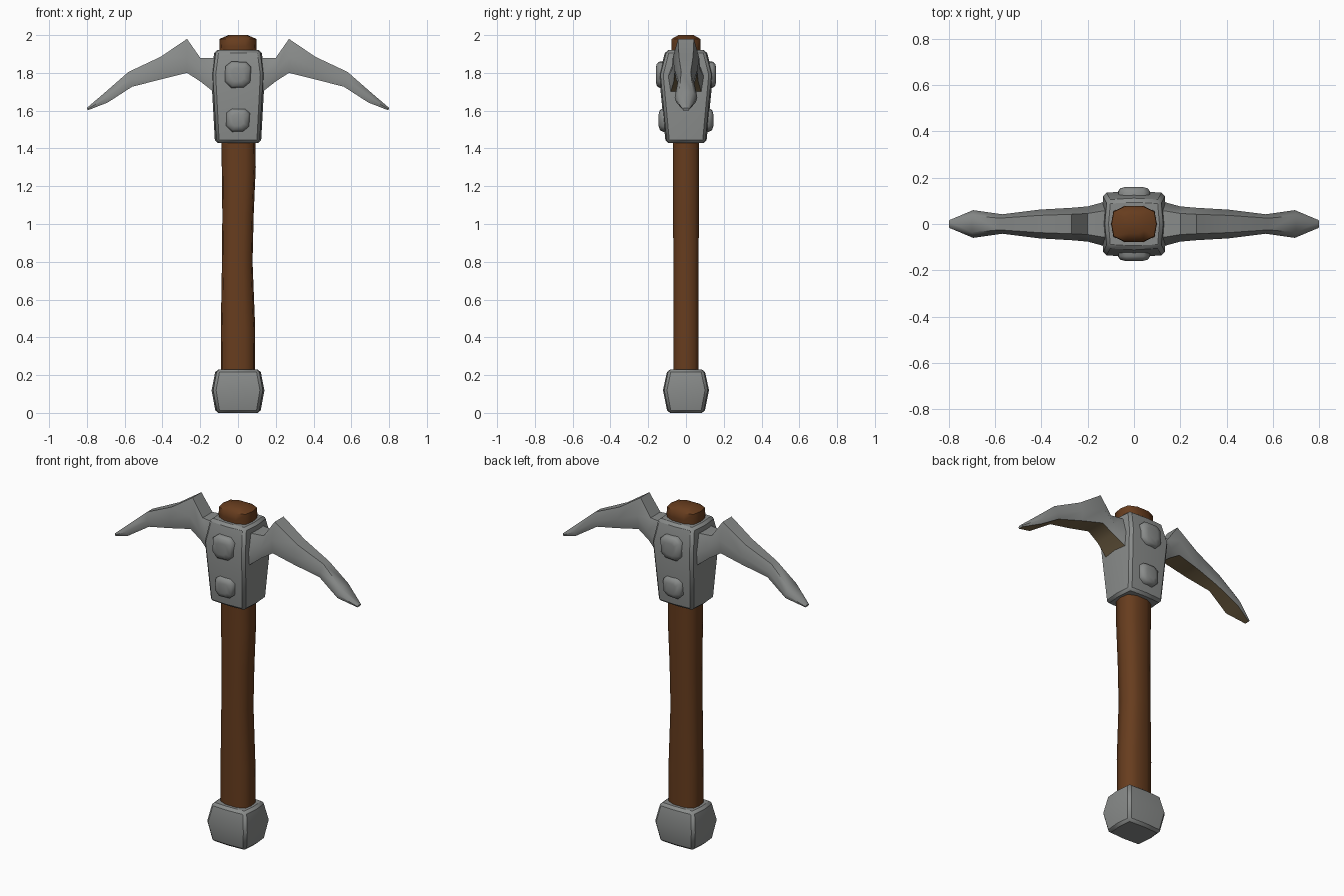
import bpy, bmesh, math

cube = bpy.data.objects.get("Cube")
if cube:
    bpy.data.objects.remove(cube)


def material(name, color):
    m = bpy.data.materials.new(name)
    m.use_nodes = True
    m.diffuse_color = (*color, 1)
    m.node_tree.nodes["Principled BSDF"].inputs["Base Color"].default_value = (*color, 1)
    return m


STEEL = material("grey steel", (0.25, 0.26, 0.255))
WOOD = material("brown wood", (0.135, 0.046, 0.013))
TARNISH = material("tarnished underside", (0.19, 0.135, 0.068))


def loft(name, rings, mat, bevel=0, angle=30, under_mat=None):
    """Skin a closed solid through rings with equal point counts."""
    bm = bmesh.new()
    loops = [[bm.verts.new(p) for p in ring] for ring in rings]
    n = len(loops[0])
    for a, b in zip(loops, loops[1:]):
        for i in range(n):
            j = (i + 1) % n
            bm.faces.new((a[i], a[j], b[j], b[i]))
    bm.faces.new(loops[0][::-1])
    bm.faces.new(loops[-1])
    bmesh.ops.recalc_face_normals(bm, faces=bm.faces)
    mesh = bpy.data.meshes.new(name)
    mesh.materials.append(mat)
    if under_mat:
        mesh.materials.append(under_mat)
        bm.normal_update()
        for f in bm.faces:
            f.material_index = int(f.normal.z < -0.6)
    bm.to_mesh(mesh)
    bm.free()
    ob = bpy.data.objects.new(name, mesh)
    bpy.context.collection.objects.link(ob)
    if bevel:
        mod = ob.modifiers.new("chamfer", "BEVEL")
        mod.width = bevel
        mod.segments = 1
        mod.limit_method = "ANGLE"
        mod.angle_limit = math.radians(35)
    bpy.ops.object.select_all(action="DESELECT")
    bpy.context.view_layer.objects.active = ob
    ob.select_set(True)
    bpy.ops.object.shade_smooth_by_angle(angle=math.radians(angle))


def ten_sided(cx, hx, hy, z):
    """Flattened outline, broad faces to front and back."""
    half = [(1, 0), (0.9, 0.7), (0.4, 1), (-0.4, 1), (-0.9, 0.7)]
    pts = half + [(-x, -y) for x, y in half]
    return [(cx + hx * x, hy * y, z) for x, y in pts]


def bulged_box(hx, hy, z):
    """Rectangle whose sides swell slightly at the middle."""
    half = [(1, 0), (0.93, 0.94), (0, 1), (-0.93, 0.94)]
    pts = half + [(-x, -y) for x, y in half]
    return [(hx * x, hy * y, z) for x, y in pts]


# Wooden handle, slightly waisted on one side, with a domed end
loft("handle", [ten_sided(*r) for r in [
    (0, 0.09, 0.067, 0.1), (0, 0.091, 0.067, 0.45), (-0.004, 0.081, 0.067, 0.8),
    (0, 0.083, 0.068, 1.05), (0.004, 0.09, 0.07, 1.3), (0, 0.09, 0.07, 1.8),
    (0, 0.099, 0.078, 1.94), (0, 0.097, 0.076, 1.98), (0, 0.05, 0.04, 2.0)]],
    WOOD, angle=60)

# Metal cap at the foot of the handle
loft("pommel", [bulged_box(*r) for r in [
    (0.118, 0.098, 0), (0.14, 0.122, 0.12), (0.118, 0.098, 0.23)]], STEEL, 0.014)

# Metal block holding the arms
loft("head_collar", [bulged_box(*r) for r in [
    (0.122, 0.108, 1.43), (0.142, 0.143, 1.79), (0.124, 0.108, 1.92)]], STEEL, 0.014)


# Rounded rivets on the front and back of the block
def rivet(name, side, z, rx, rz, y0, depth):
    outline = [(1, 0.6), (0.6, 0.97), (-0.5, 1), (-0.95, 0.65),
               (-1, -0.5), (-0.5, -1), (0.45, -0.95), (0.92, -0.55)]
    steps = [(0.97, -0.03), (1, 0.25 * depth), (0.85, 0.8 * depth), (0.5, depth)]
    loft(name, [[(rx * s * x, side * (y0 + d), z + rz * s * v) for x, v in outline]
                for s, d in steps], STEEL, angle=60)


for label, side in (("front", -1), ("back", 1)):
    rivet(label + "_upper_rivet", side, 1.79, 0.07, 0.07, 0.132, 0.028)
    rivet(label + "_lower_rivet", side, 1.55, 0.063, 0.062, 0.112, 0.033)


# Curved arms: upper edge x, z; lower edge x, z; half thickness
STATIONS = [
    (0.08, 1.87, 0.08, 1.65, 0.105), (0.13, 1.88, 0.13, 1.70, 0.095),
    (0.20, 1.88, 0.20, 1.755, 0.076), (0.27, 1.98, 0.27, 1.80, 0.07),
    (0.41, 1.885, 0.41, 1.765, 0.062), (0.58, 1.805, 0.56, 1.727, 0.042),
    (0.70, 1.70, 0.69, 1.643, 0.06), (0.80, 1.615, 0.795, 1.602, 0.017)]


def arm_ring(side, xt, zt, xb, zb, w):
    section = [(0.6, 1), (1, 0.45), (0.85, 0), (-0.85, 0), (-1, 0.45), (-0.6, 1)]
    return [(side * (xb + (xt - xb) * t), w * y, zb + (zt - zb) * t) for y, t in section]


for label, side in (("left", 1), ("right", -1)):
    loft(label + "_pick_arm", [arm_ring(side, *s) for s in STATIONS], STEEL,
         angle=50, under_mat=TARNISH)
